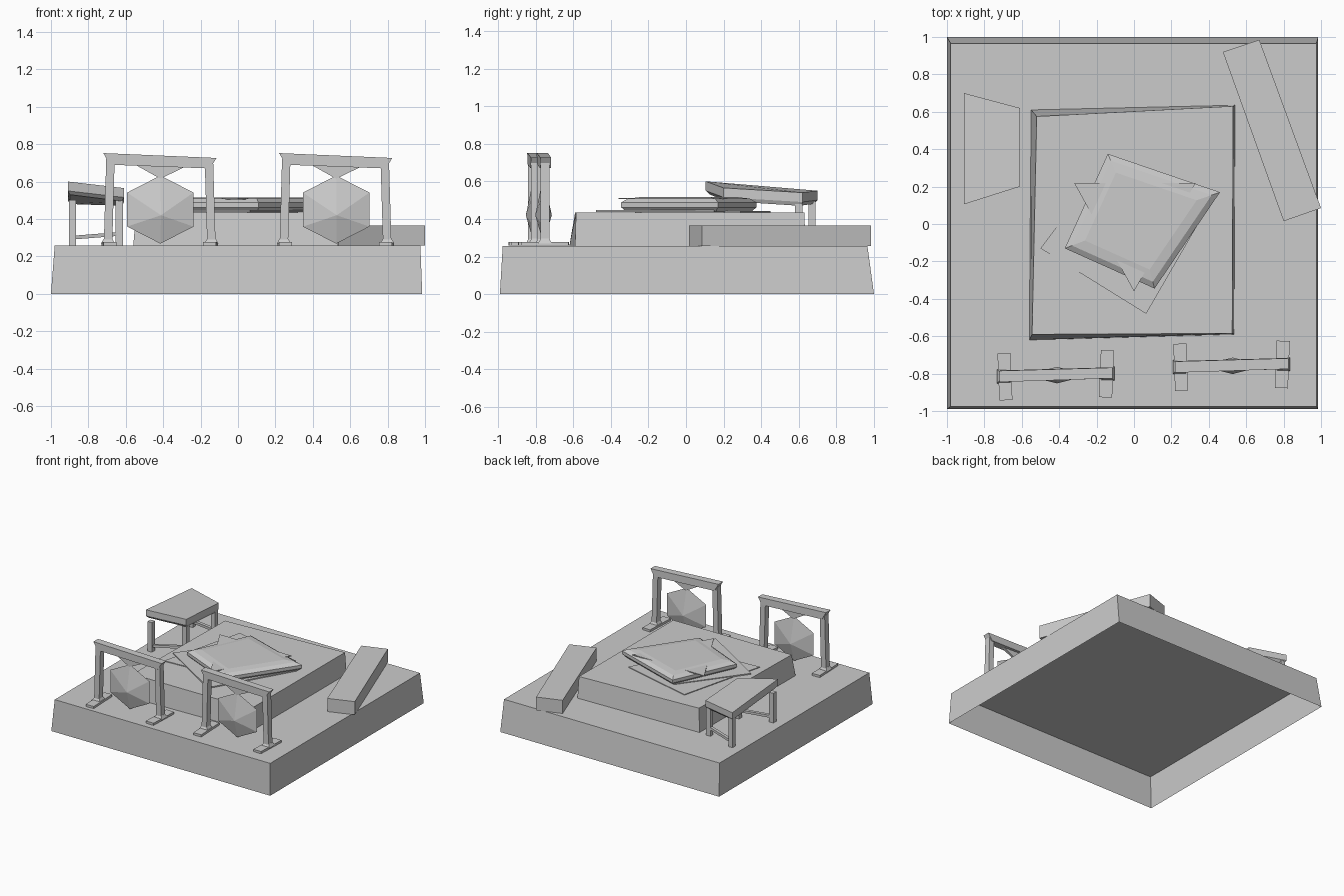
import bpy, math
from mathutils import Vector

if "Cube" in bpy.data.objects:
    bpy.data.objects.remove(bpy.data.objects["Cube"])


def mesh(name, verts, faces):
    me = bpy.data.meshes.new(name)
    me.from_pydata([tuple(v) for v in verts], [], faces)
    me.update()
    ob = bpy.data.objects.new(name, me)
    bpy.context.collection.objects.link(ob)
    return ob


def loft(name, rings, cap_bottom=True, cap_top=True):
    """Skin stacked rings (counter-clockwise, bottom to top)."""
    n = len(rings[0])
    verts = [v for r in rings for v in r]
    faces = []
    for k in range(len(rings) - 1):
        for i in range(n):
            j = (i + 1) % n
            faces.append((k*n + i, k*n + j, (k+1)*n + j, (k+1)*n + i))
    if cap_bottom:
        faces.append(tuple(reversed(range(n))))
    if cap_top:
        faces.append(tuple(range((len(rings) - 1)*n, len(rings)*n)))
    return mesh(name, verts, faces)


def ring(pts, z, s=1.0):
    """2D outline at height z, scaled around its middle."""
    cx = sum(p[0] for p in pts) / len(pts)
    cy = sum(p[1] for p in pts) / len(pts)
    return [(cx + (x - cx)*s, cy + (y - cy)*s, z) for x, y in pts]


def rect(x0, x1, y0, y1):
    return [(x0, y0), (x1, y0), (x1, y1), (x0, y1)]


def bar(name, a, b, w, d):
    """Rectangular bar between two points."""
    a, b = Vector(a), Vector(b)
    t = (b - a).normalized()
    u = Vector((0, 1, 0)) if abs(t.y) < 0.8 else Vector((1, 0, 0))
    v = u.cross(t).normalized()
    u = t.cross(v)
    off = [(-1, -1), (1, -1), (1, 1), (-1, 1)]
    return loft(name, [[p + v*(i*w/2) + u*(j*d/2) for i, j in off] for p in (a, b)])


# Ground block, open underneath
loft("base_block", [ring(rect(-1, 0.985, -0.99, 1), 0),
                    ring(rect(-0.98, 0.975, -0.975, 0.965), 0.257)], cap_bottom=False)

# Raised platform
loft("platform", [ring([(-0.56, -0.62), (0.535, -0.59), (0.54, 0.635), (-0.55, 0.61)], 0.257),
                  ring([(-0.545, -0.59), (0.525, -0.585), (0.53, 0.63), (-0.52, 0.575)], 0.435)],
     cap_bottom=False)

# Stacked mats, cushion and top cloth
loft("lower_mat", [ring([(-0.48, -0.27), (0.05, -0.24), (0.32, 0.29), (-0.30, 0.45)], z)
                   for z in (0.435, 0.441)])
loft("upper_mat", [ring([(-0.50, -0.13), (0.065, -0.48), (0.43, 0.15), (-0.14, 0.35)], z)
                   for z in (0.438, 0.447)])
cushion = [(-0.37, -0.13), (0.11, -0.345), (0.46, 0.17), (-0.14, 0.375)]
loft("cushion", [ring(cushion, z, s) for z, s in
                 ((0.437, 0.92), (0.462, 1.0), (0.488, 1.0), (0.508, 0.90), (0.516, 0.72))])
loft("top_cloth", [ring([(0.0, -0.36), (0.33, 0.22), (-0.32, 0.22)], z)
                   for z in (0.505, 0.512)])

# Long box at the back right
loft("side_box", [ring([(0.80, 0.015), (1.0, 0.085), (0.67, 0.985), (0.475, 0.92)], z)
                  for z in (0.257, 0.365)])

# Crooked table: tilted top, legs, stretchers
tabletop = [(-0.91, 0.105, 0.60), (-0.61, 0.20, 0.565), (-0.61, 0.62, 0.54), (-0.91, 0.70, 0.55)]
mid = [(x, y, z - 0.05) for x, y, z in tabletop]
low = [(x*0.93 - 0.053, y*0.93 + 0.028, z - 0.07) for x, y, z in tabletop]
loft("table_top", [low, mid, tabletop])
feet = [(-0.885, 0.14), (-0.635, 0.23), (-0.635, 0.60), (-0.885, 0.67)]
for i, (x, y) in enumerate(feet):
    bar(f"table_leg_{i+1}", (x, y, 0.257), (x, y, 0.50), 0.038, 0.038)
for i, (a, b) in enumerate(((0, 1), (3, 2))):
    bar(f"table_stretcher_{i+1}", (*feet[a], 0.30), (*feet[b], 0.32), 0.02, 0.025)


# Standing frame with a faceted hanging disc
def hanging_frame(tag, ox, oy):
    def at(x, y, z):
        return (x + ox, y + oy, z)

    for side, xb, xt, zt, y in (("left", -0.695, -0.682, 0.72, -0.815),
                                ("right", -0.142, -0.155, 0.70, -0.80)):
        bar(f"{tag}_{side}_post", at(xb, y, 0.26), at(xt, y, zt), 0.045, 0.05)
        s = 0.01 if side == "left" else -0.01
        bar(f"{tag}_{side}_foot", at(xb + s, y - 0.127, 0.267), at(xb, y + 0.125, 0.267), 0.018, 0.07)
        foot = rect(xb - 0.037, xb + 0.037, y - 0.037, y + 0.037)
        loft(f"{tag}_{side}_collar", [[at(*p) for p in ring(foot, 0.27)],
                                      [at(*p) for p in ring(foot, 0.295, 0.6)]])
    # Beam with flared underside
    beam = [[(x, y - d, z), (x, y + d, z), (x, y + d, z + h), (x, y - d, z + h)]
            for x, y, z, d, h in ((-0.685, -0.812, 0.69, 0.03, 0.01),
                                  (-0.15, -0.797, 0.67, 0.03, 0.01))]
    upper = [(-0.72, -0.845, 0.752), (-0.115, -0.825, 0.726), (-0.115, -0.768, 0.726), (-0.72, -0.785, 0.752)]
    lower = [beam[0][0], beam[1][0], beam[1][1], beam[0][1]]
    loft(f"{tag}_beam", [[at(*p) for p in lower], [at(*p) for p in upper]])
    # Hanger
    tri = [(-0.55, 0.69), (-0.415, 0.615), (-0.28, 0.68)]
    loft(f"{tag}_hanger", [[at(x, y, z) for x, z in tri] for y in (-0.796, -0.816)])
    # Disc: flattened six-sided double pyramid
    verts = [at(-0.415 + 0.205*math.cos(a), -0.808, 0.45 + 0.182*math.sin(a))
             for a in (math.radians(90 + 60*k) for k in range(6))]
    verts += [at(-0.412, -0.852, 0.42), at(-0.412, -0.764, 0.42)]
    faces = []
    for i in range(6):
        j = (i + 1) % 6
        faces += [(j, i, 6), (i, j, 7)]
    disc = mesh(f"{tag}_disc", verts, faces)
    disc.data.flip_normals()


hanging_frame("left_frame", 0, 0)
hanging_frame("right_frame", 0.94, 0.05)

# Consistent outward normals
import bmesh
for ob in bpy.context.collection.objects:
    bm = bmesh.new()
    bm.from_mesh(ob.data)
    bmesh.ops.recalc_face_normals(bm, faces=bm.faces)
    bm.to_mesh(ob.data)
    bm.free()
